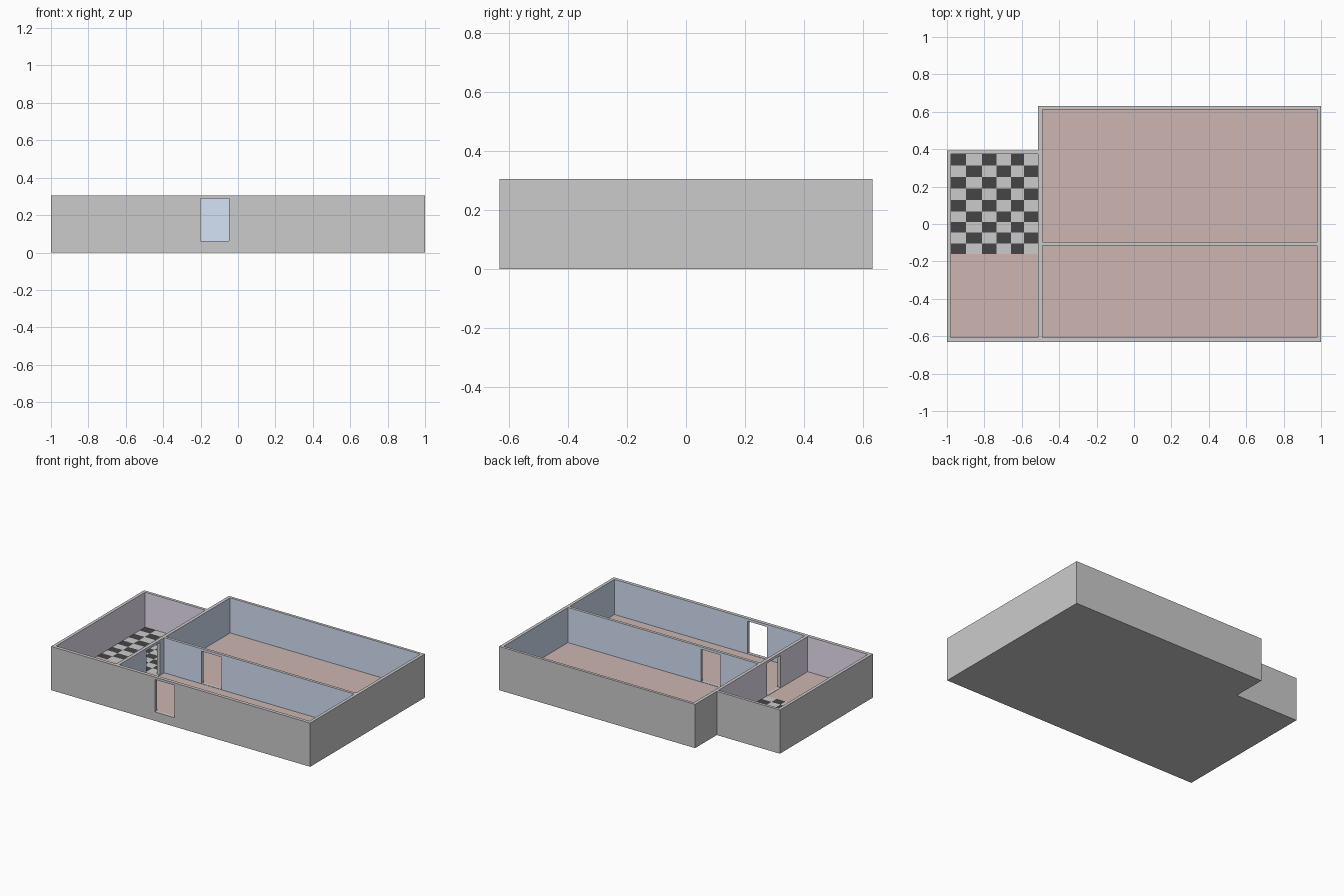
import bpy, bmesh

if "Cube" in bpy.data.objects:
    bpy.data.objects.remove(bpy.data.objects["Cube"])

H, FLOOR, SILL, LINTEL = 0.305, 0.06, 0.062, 0.288


def material(name, r, g, b):
    m = bpy.data.materials.new(name)
    m.diffuse_color = (r, g, b, 1)
    m.use_nodes = True
    m.node_tree.nodes["Principled BSDF"].inputs["Base Color"].default_value = m.diffuse_color
    return m


def prism(name, outline, z0, z1):
    """Extrude a plan outline from z0 to z1."""
    bm = bmesh.new()
    base = bm.faces.new([bm.verts.new((x, y, z0)) for x, y in outline])
    top = bmesh.ops.extrude_face_region(bm, geom=[base])["geom"]
    bmesh.ops.translate(bm, vec=(0, 0, z1 - z0),
                        verts=[v for v in top if isinstance(v, bmesh.types.BMVert)])
    bmesh.ops.recalc_face_normals(bm, faces=bm.faces)
    mesh = bpy.data.meshes.new(name)
    bm.to_mesh(mesh)
    bm.free()
    ob = bpy.data.objects.new(name, mesh)
    bpy.context.collection.objects.link(ob)
    return ob


def rect(x0, x1, y0, y1):
    return [(x0, y0), (x1, y0), (x1, y1), (x0, y1)]


wood = material("floor_brown", 0.61, 0.468, 0.445)
blue = material("wall_blue", 0.66, 0.76, 0.92)
lilac = material("wall_lilac", 0.82, 0.76, 0.88)
black = material("tile_black", 0.06, 0.06, 0.06)

# Rooms: plan rectangle and material slot of the wall paint
rooms = [((-0.49, 0.978, -0.095, 0.613), 2),
         ((-0.49, 0.978, -0.608, -0.115), 2),
         ((-0.978, -0.513, -0.608, 0.373), 3)]
# Doorways: front wall, partition, side room
doors = [(-0.2, -0.048, -0.7, -0.55),
         (-0.2, -0.048, -0.15, -0.06),
         (-0.55, -0.45, -0.31, -0.16)]

# House body: solid plan, hollowed by rooms and doorways
house = prism("house_walls", [(-1, -0.632), (1, -0.632), (1, 0.632), (-0.513, 0.632),
                              (-0.513, 0.393), (-1, 0.393)], 0, H)
cutters = [prism("room_cutter", rect(*r), FLOOR, 0.5) for r, _ in rooms]
cutters += [prism("door_cutter", rect(*d), SILL, LINTEL) for d in doors]
for c in cutters:
    mod = house.modifiers.new("cut", "BOOLEAN")
    mod.operation, mod.solver, mod.object = "DIFFERENCE", "EXACT", c
bpy.context.view_layer.update()
graph = bpy.context.evaluated_depsgraph_get()
mesh = bpy.data.meshes.new_from_object(house.evaluated_get(graph))
house.modifiers.clear()
house.data = mesh
for c in cutters:
    bpy.data.objects.remove(c)

# Paint: brown floors, coloured faces on the room side of each wall
mesh.materials.clear()
for m in (None, wood, blue, lilac):
    mesh.materials.append(m)
for p in mesh.polygons:
    p.material_index = 0
    if p.normal.z > 0.9 and abs(p.center.z - FLOOR) < 0.001:
        p.material_index = 1
    elif abs(p.normal.z) < 0.1:
        q = p.center + p.normal * 0.004
        for (x0, x1, y0, y1), slot in rooms:
            if x0 < q.x < x1 and y0 < q.y < y1:
                p.material_index = slot

# Checkered tiles in the side room
xs = [-0.978, -0.897, -0.814, -0.734, -0.657, -0.588, -0.513]
ys = [0.373 - 0.061 * j for j in range(6)]
ys += [ys[5] - 0.057 * j for j in range(1, 5)]
bm = bmesh.new()
grid = [[bm.verts.new((x, y, 0.0615)) for x in xs] for y in ys]
for j in range(len(ys) - 1):
    for i in range(len(xs) - 1):
        f = bm.faces.new((grid[j + 1][i], grid[j + 1][i + 1], grid[j][i + 1], grid[j][i]))
        f.material_index = (i + j + 1) % 2
tiles = bpy.data.meshes.new("checker_tiles")
bm.to_mesh(tiles)
bm.free()
tiles.materials.append(None)
tiles.materials.append(black)
bpy.context.collection.objects.link(bpy.data.objects.new("checker_tiles", tiles))
